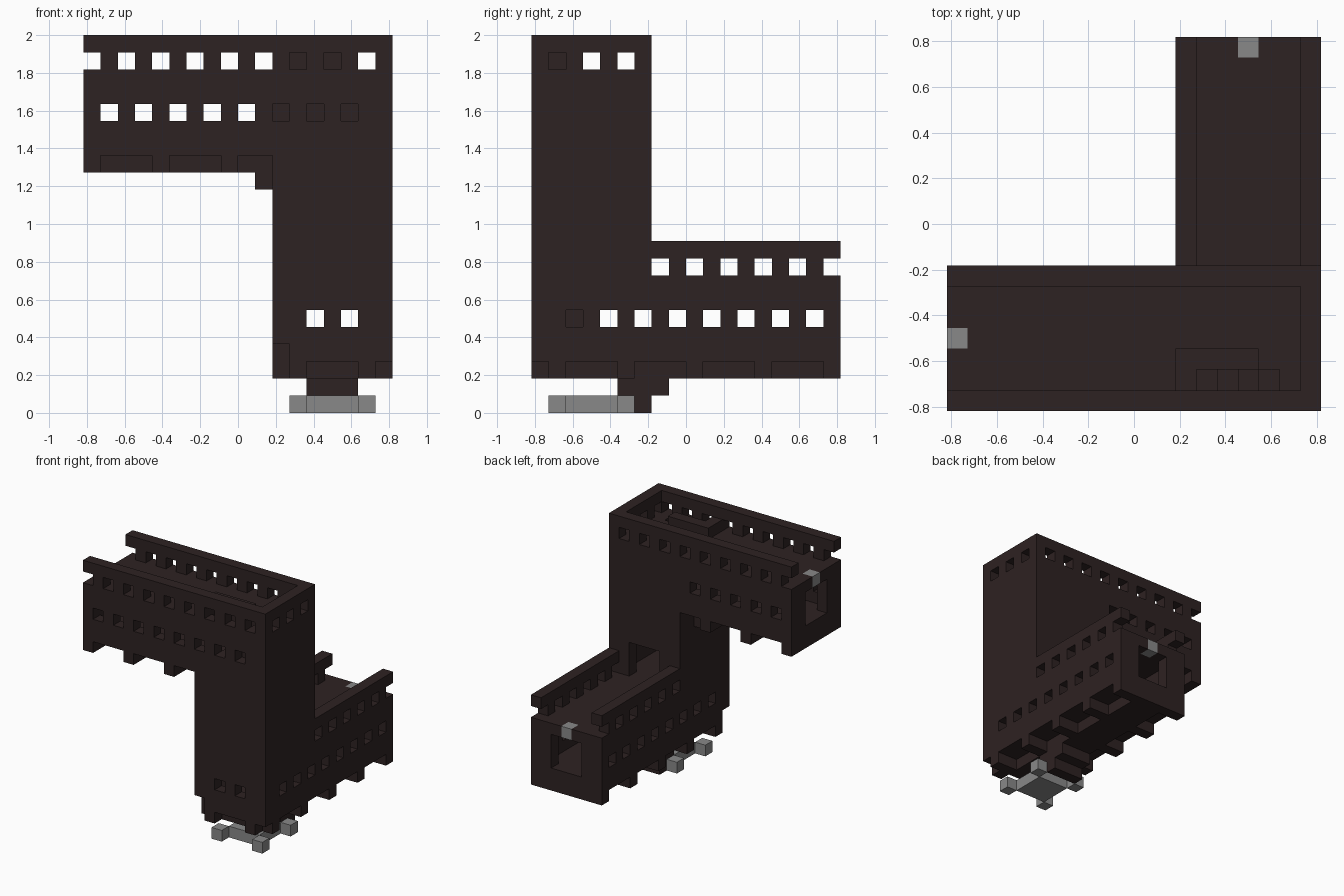
import bpy, bmesh, math
from itertools import product
from mathutils import Vector

U = 2 / 22                      # edge of one building block
HALF = 9                        # half the footprint, in blocks

if "Cube" in bpy.data.objects:
    bpy.data.objects.remove(bpy.data.objects["Cube"], do_unlink=True)


def material(name, rgb):
    m = bpy.data.materials.new(name)
    m.use_nodes = True
    m.diffuse_color = (*rgb, 1)
    bsdf = m.node_tree.nodes["Principled BSDF"]
    bsdf.inputs["Base Color"].default_value = (*rgb, 1)
    bsdf.inputs["Roughness"].default_value = 0.9
    return m


BRICK = material("dark brown brick", (0.027, 0.016, 0.016))
STONE = material("pale grey stone", (0.25, 0.25, 0.25))


def box(x0, x1, y0, y1, z0, z1):
    return set(product(range(x0, x1), range(y0, y1), range(z0, z1)))


def build(name, cells, mat=BRICK):
    """Skin a set of unit blocks with their exposed faces only."""
    bm = bmesh.new()
    for c in cells:
        centre = Vector(c) + Vector((0.5, 0.5, 0.5))
        for axis, sign in product(range(3), (-1, 1)):
            n = Vector((0, 0, 0))
            n[axis] = sign
            if tuple(int(a + b) for a, b in zip(c, n)) in cells:
                continue
            s, t = Vector((0, 0, 0)), Vector((0, 0, 0))
            s[(axis + 1) % 3] = 0.5
            t[(axis + 2) % 3] = 0.5 * sign
            mid = centre + n / 2
            corners = [mid - s - t, mid + s - t, mid + s + t, mid - s + t]
            bm.faces.new([bm.verts.new((p - Vector((HALF, HALF, 0))) * U)
                          for p in corners])
    bmesh.ops.remove_doubles(bm, verts=bm.verts, dist=U / 100)
    bmesh.ops.dissolve_limit(bm, angle_limit=math.radians(1),
                             verts=bm.verts, edges=bm.edges)
    me = bpy.data.meshes.new(name)
    bm.to_mesh(me)
    bm.free()
    me.materials.append(mat)
    bpy.context.collection.objects.link(bpy.data.objects.new(name, me))


# One gallery: runs from its open end (0) to the tower (11), seven wide, eight high
def gallery(name, place):
    def put(part, cells, mat=BRICK):
        build(name + "_" + part, {place(*c) for c in cells}, mat)

    lamp = box(0, 1, 3, 4, 5, 6)
    hall = box(0, 11, 0, 7, 1, 6) - box(1, 11, 1, 6, 2, 5) - box(0, 1, 2, 5, 2, 5) - lamp
    rail = box(0, 11, 0, 7, 6, 8) - box(0, 11, 1, 6, 6, 8)
    for a in range(1, 11, 2):
        hall -= box(a, a + 1, 0, 7, 3, 4)
    for a in range(0, 11, 2):
        rail -= box(a, a + 1, 0, 7, 6, 7)
    put("hall", hall | rail)
    ribs = box(0, 11, 2, 5, 0, 1)
    for a in (0, 4, 8):
        ribs |= box(a, a + 1, 0, 7, 0, 1)
    put("underside_ribs", ribs)
    put("bracket", box(10, 11, 2, 5, -1, 0))
    put("lamp", lamp, STONE)


gallery("upper_gallery", lambda a, b, h: (a, b, h + 14))
gallery("lower_gallery", lambda a, b, h: (b + 11, 17 - a, h + 2))

# Tower shell with rooms, passages into both galleries and a door to the lower roof
tower = box(11, 18, 0, 7, 3, 22)
for z0, z1 in ((4, 7), (8, 15), (16, 19), (20, 22)):
    tower -= box(12, 17, 1, 6, z0, z1)
tower -= box(12, 17, 6, 7, 4, 7)
tower -= box(13, 16, 6, 7, 8, 11)
tower -= box(11, 12, 1, 6, 16, 19) | box(11, 12, 1, 6, 20, 22)
tower -= box(11, 12, 0, 1, 3, 4)

# Tower windows
for x in (12, 14, 16):
    tower -= box(x, x + 1, 0, 1, 20, 21) | box(x, x + 1, 6, 7, 20, 21)
for y in (1, 3, 5):
    tower -= box(17, 18, y, y + 1, 20, 21)
for x in (11, 13, 15):
    tower -= box(x, x + 1, 0, 1, 17, 18)
for x in (13, 15):
    tower -= box(x, x + 1, 0, 1, 5, 6)
for y in (2, 4, 6):
    tower -= box(11, 12, y, y + 1, 5, 6) | box(17, 18, y, y + 1, 5, 6)

# Roof stairwell with descending steps and an L-shaped curb
tower -= box(12, 16, 1, 2, 19, 20)
for i in range(4):
    tower |= box(12 + i, 13 + i, 1, 2, 16, 16 + i)
tower |= box(11, 15, 2, 3, 20, 21) | box(11, 12, 1, 2, 20, 21)
# Block inside the ground room
tower |= box(12, 13, 2, 3, 4, 7)
build("tower", tower)

# Tower feet
feet = box(13, 16, 1, 7, 2, 3)
for y in (1, 5):
    feet |= box(11, 18, y, y + 1, 2, 3)
for x in (12, 16):
    feet |= box(x, x + 1, 0, 2, 2, 3)
build("tower_feet", feet)
build("hanging_step", box(13, 16, 5, 7, 1, 2) | box(13, 16, 6, 7, 0, 1))

# Landing pad below the tower, with a block at each corner
build("landing_pad", box(13, 16, 2, 5, 0, 1), STONE)
for i, (x, y) in enumerate(product((12, 16), (1, 5))):
    build("pad_corner_%d" % (i + 1), box(x, x + 1, y, y + 1, 0, 1), STONE)
